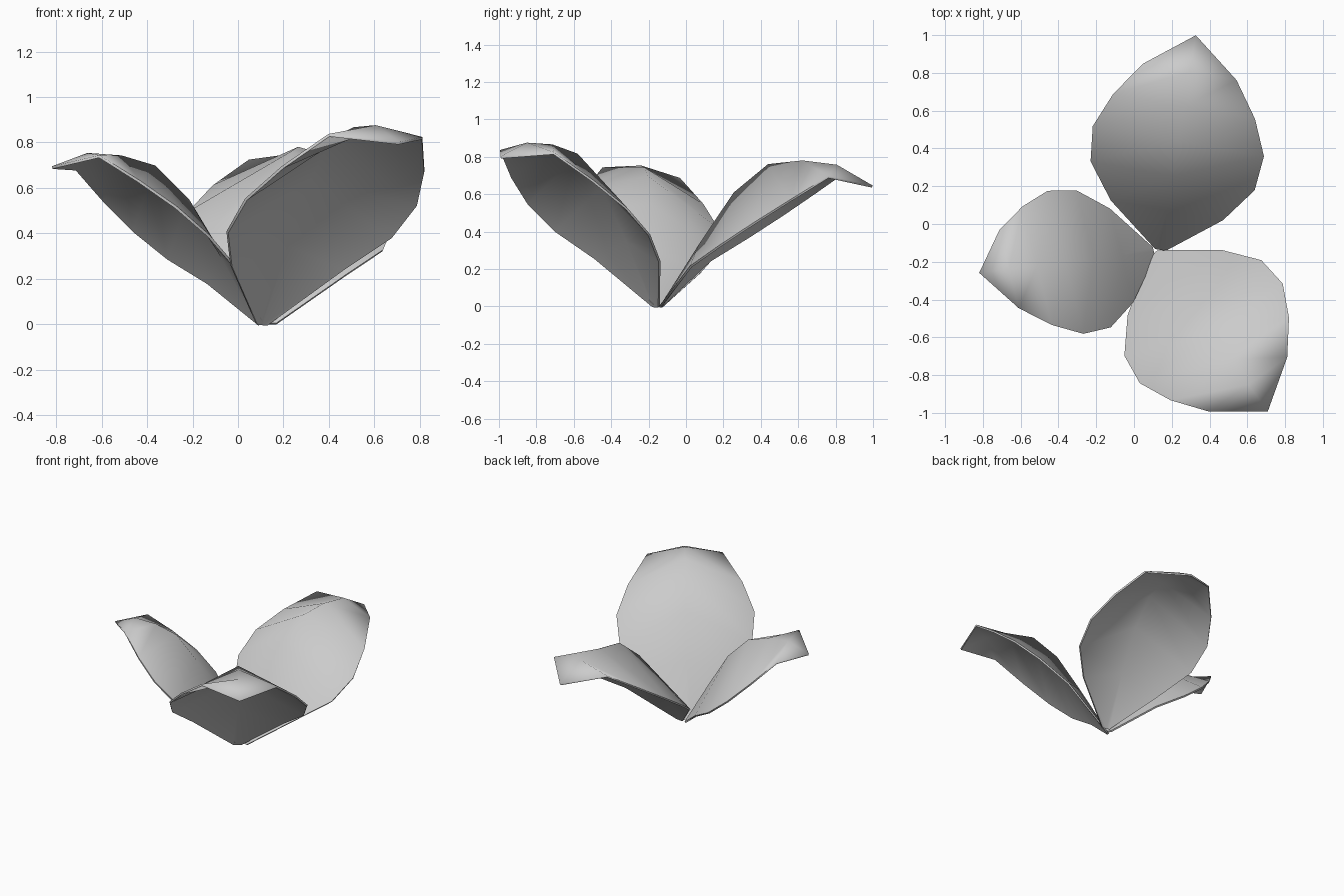
import bpy, bmesh, math
from mathutils import Vector

if "Cube" in bpy.data.objects:
    bpy.data.objects.remove(bpy.data.objects["Cube"])

# Petal outline shared by all three: step along, half width, edge height, crown height
ROWS = [(-0.15, 0.06, -0.085, 0.0),
        (1, 0.65, 0.0, 0.10),
        (2, 0.95, 0.0, 0.245),
        (3, 0.99, 0.0, 0.275),
        (4, 0.82, 0.0, 0.18),
        (5, 0.54, 0.0, 0.045)]
TIP = (6.05, -0.18)


def petal(name, origin, along, across, lift):
    origin, along, across = Vector(origin), Vector(along), Vector(across)
    up = Vector((0, 0, lift))
    bm = bmesh.new()
    # Left edge, raised centre ridge and right edge of every row
    grid = []
    for t, w, edge, crown in ROWS:
        grid.append([bm.verts.new(origin + along * t + across * (w * s)
                                  + up * (edge + crown * (1 - abs(s))))
                     for s in (-1, 0, 1)])
    for low, high in zip(grid, grid[1:]):
        for i in range(2):
            bm.faces.new((low[i], low[i + 1], high[i + 1], high[i]))
    # Pointed tip folding down
    tip = bm.verts.new(origin + along * TIP[0] + up * TIP[1])
    for a, b in zip(grid[-1], grid[-1][1:]):
        bm.faces.new((a, b, tip))
    bmesh.ops.recalc_face_normals(bm, faces=bm.faces)
    mesh = bpy.data.meshes.new(name)
    bm.to_mesh(mesh)
    bm.free()
    obj = bpy.data.objects.new(name, mesh)
    bpy.context.collection.objects.link(obj)
    # Thin shell
    shell = obj.modifiers.new("thickness", 'SOLIDIFY')
    shell.thickness = 0.012
    shell.offset = 0
    bpy.ops.object.select_all(action='DESELECT')
    obj.select_set(True)
    bpy.context.view_layer.objects.active = obj
    bpy.ops.object.modifier_apply(modifier=shell.name)
    bpy.ops.object.shade_smooth_by_angle(angle=math.radians(80))
    return obj


# Three petals fanning out from one base point
petal("front_petal", (0.12, -0.18, 0.105), (0.097, -0.134, 0.144), (0.38, 0.265, -0.012), 1.0)
petal("back_petal", (0.145, -0.105, 0.11), (0.03, 0.182, 0.119), (0.455, -0.08, -0.025), 1.05)
petal("left_petal", (0.078, -0.15, 0.09), (-0.148, -0.018, 0.124), (0.095, -0.38, 0.052), 0.84)
